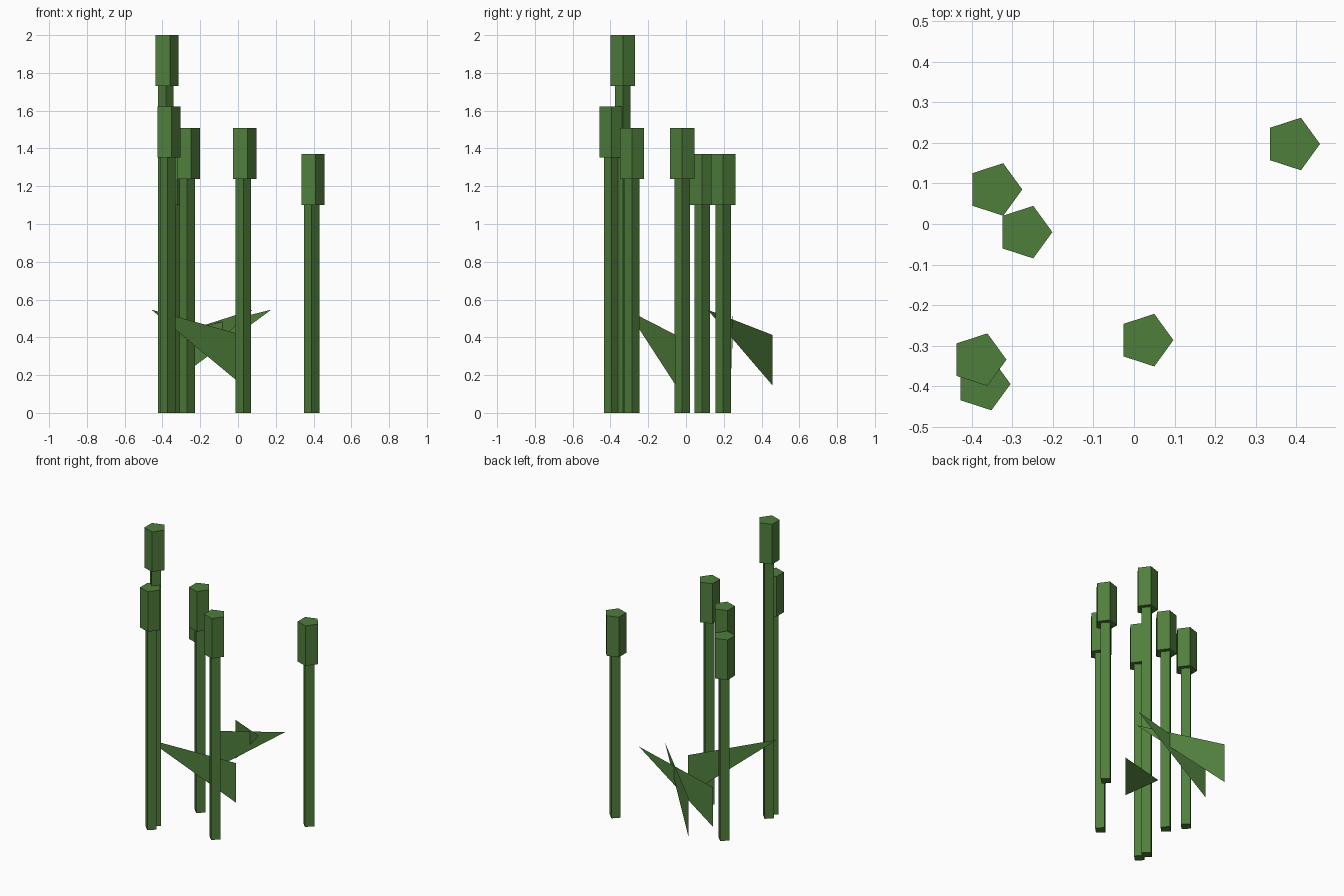
import bpy
import math

if "Cube" in bpy.data.objects:
    bpy.data.objects.remove(bpy.data.objects["Cube"])

green = bpy.data.materials.new("reed_green")
green.diffuse_color = (0.08, 0.21, 0.045, 1)
green.use_nodes = True
green.node_tree.nodes["Principled BSDF"].inputs["Base Color"].default_value = green.diffuse_color


def add_mesh(name, verts, faces):
    mesh = bpy.data.meshes.new(name)
    mesh.from_pydata(verts, [], faces)
    mesh.materials.append(green)
    obj = bpy.data.objects.new(name, mesh)
    bpy.context.collection.objects.link(obj)
    return obj


def prism(name, x, y, z0, z1, radius, sides):
    """Upright flat-sided prism with its first corner towards +x."""
    ring = [(x + radius * math.cos(2 * math.pi * i / sides),
             y + radius * math.sin(2 * math.pi * i / sides)) for i in range(sides)]
    verts = [(a, b, z) for z in (z0, z1) for a, b in ring]
    faces = [(i, (i + 1) % sides, sides + (i + 1) % sides, sides + i) for i in range(sides)]
    faces += [tuple(reversed(range(sides))), tuple(range(sides, 2 * sides))]
    return add_mesh(name, verts, faces)


# Cattails: four-sided stem with a five-sided seed head (x, y, top)
HEAD = 0.27
cattails = [
    (0.390, 0.197, 1.37),
    (-0.343, 0.085, 1.37),
    (-0.269, -0.020, 1.508),
    (0.029, -0.286, 1.508),
    (-0.382, -0.334, 2.0),
    (-0.372, -0.394, 1.622),
]
for n, (x, y, top) in enumerate(cattails, 1):
    prism(f"stem_{n}", x, y, 0, top - HEAD, 0.041, 4)
    prism(f"seed_head_{n}", x, y, top - HEAD, top, 0.068, 5)

# Leaves: thin upright triangles (tip x, tip y, base x, base y)
leaves = [
    (-0.458, -0.314, 0.022, -0.055),
    (0.176, 0.250, -0.368, 0.240),
    (0.076, 0.114, -0.340, 0.457),
]
for n, (tx, ty, bx, by) in enumerate(leaves, 1):
    add_mesh(f"leaf_{n}", [(tx, ty, 0.546), (bx, by, 0.147), (bx, by, 0.413)], [(0, 1, 2)])
